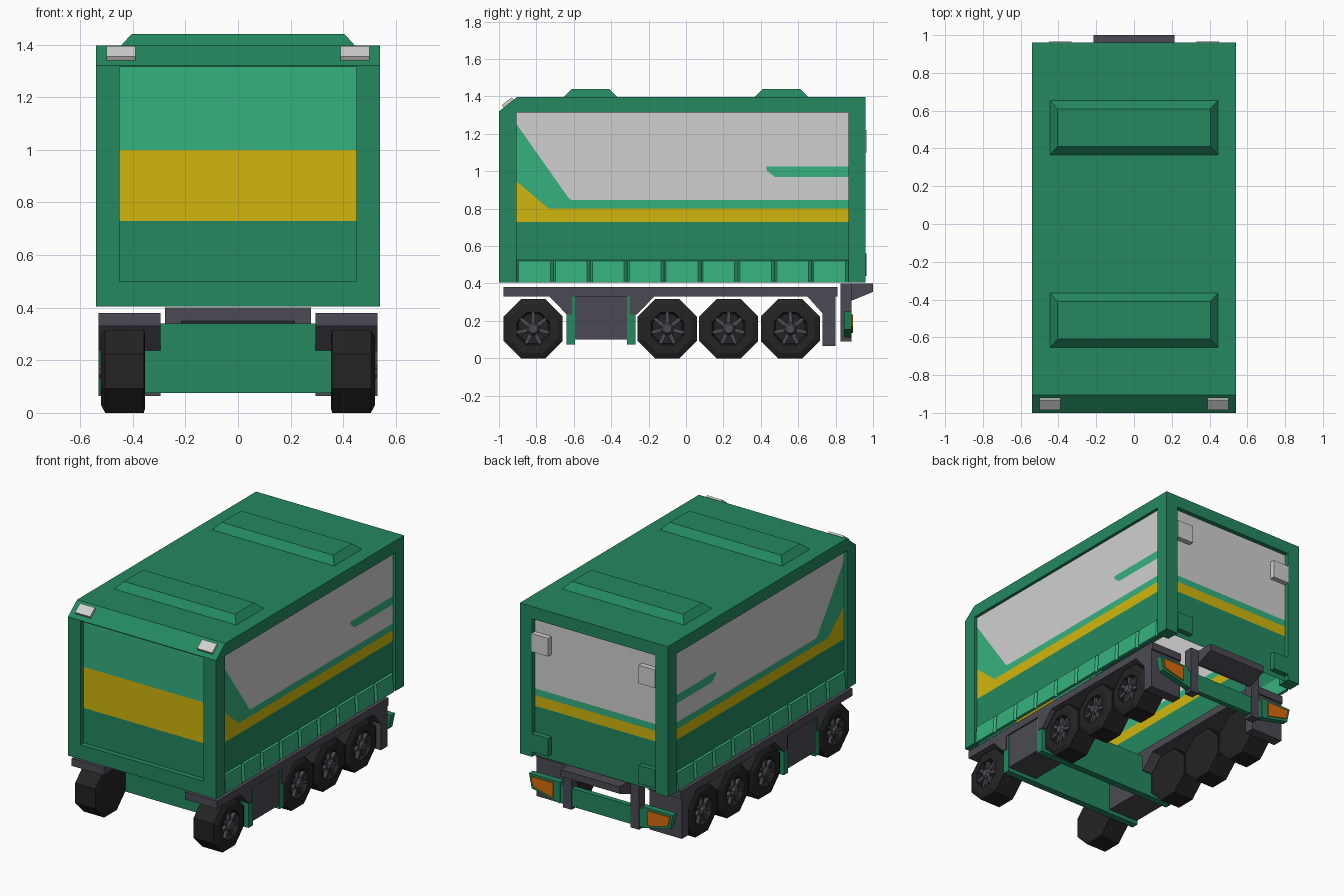
import bpy, bmesh, math
from mathutils import Vector

if "Cube" in bpy.data.objects:
    bpy.data.objects.remove(bpy.data.objects["Cube"])


def material(name, rgb):
    m = bpy.data.materials.new(name)
    lin = [((c / 255 + 0.055) / 1.055) ** 2.4 if c > 10 else c / 255 / 12.92 for c in rgb]
    m.diffuse_color = (*lin, 1)
    m.use_nodes = True
    m.node_tree.nodes["Principled BSDF"].inputs["Base Color"].default_value = m.diffuse_color
    return m


GREEN = material("green", (35, 136, 95))
LIGHT = material("light green", (54, 177, 127))
YELLOW = material("yellow", (208, 182, 14))
PALE = material("pale grey", (208, 208, 208))
GREY = material("dark grey", (75, 74, 83))
BLACK = material("tyre black", (35, 35, 35))
ORANGE = material("orange", (215, 108, 10))


def finish(name, bm, mats, mirror, loc=(0, 0, 0)):
    me = bpy.data.meshes.new(name)
    bm.to_mesh(me)
    bm.free()
    for m in mats:
        me.materials.append(m)
    return place(name, me, mirror, loc)


def place(name, me, mirror, loc=(0, 0, 0)):
    ob = bpy.data.objects.new(name, me)
    bpy.context.collection.objects.link(ob)
    ob.location = loc
    if mirror:
        ob.modifiers.new("Mirror", 'MIRROR').use_mirror_merge = False
    return ob


def solid(name, parts, mirror=False, loc=(0, 0, 0)):
    """Each part is (rings, material): rings are lofted and capped at both ends."""
    bm = bmesh.new()
    mats = []
    for rings, mat in parts:
        if mat not in mats:
            mats.append(mat)
        vs = [[bm.verts.new(p) for p in r] for r in rings]
        faces = [bm.faces.new(vs[0]), bm.faces.new(vs[-1])]
        n = len(vs[0])
        for a, b in zip(vs, vs[1:]):
            faces += [bm.faces.new((a[i], a[(i + 1) % n], b[(i + 1) % n], b[i])) for i in range(n)]
        for f in faces:
            f.material_index = mats.index(mat)
    bmesh.ops.recalc_face_normals(bm, faces=bm.faces)
    return finish(name, bm, mats, mirror, loc)


def sheet(name, polys, normal, mirror=False):
    """Flat panel made of coloured polygons facing one way."""
    bm = bmesh.new()
    mats = []
    for pts, mat in polys:
        if mat not in mats:
            mats.append(mat)
        f = bm.faces.new([bm.verts.new(p) for p in pts])
        f.normal_update()
        if f.normal.dot(Vector(normal)) < 0:
            f.normal_flip()
        f.material_index = mats.index(mat)
    return finish(name, bm, mats, mirror)


def prism_x(prof, x0, x1):
    return [[(x, y, z) for y, z in prof] for x in (x0, x1)]


def prism_y(prof, y0, y1):
    return [[(x, y, z) for x, z in prof] for y in (y0, y1)]


def box(x0, x1, y0, y1, z0, z1):
    return prism_x([(y0, z0), (y1, z0), (y1, z1), (y0, z1)], x0, x1)


def rect(x, y0, y1, z):
    return [(-x, y0, z), (x, y0, z), (x, y1, z), (-x, y1, z)]


# Body frame: roof with chamfered front, corner posts, front sill
solid("roof", [(prism_x([(-1, 1.315), (-1, 1.32), (-.905, 1.396), (.96, 1.396), (.96, 1.315)],
                        -.54, .54), GREEN)])
solid("front_post", [(box(.45, .54, -1, -.905, .405, 1.315), GREEN)], True)
solid("rear_post", [(box(.45, .54, .87, .96, .405, 1.315), GREEN)], True)
solid("front_sill", [(box(-.45, .45, -1, -.955, .405, .5), GREEN)])

# Raised roof vents
for name, y in (("front_roof_vent", -.51), ("rear_roof_vent", .51)):
    solid(name, [([rect(.45, y - .15, y + .15, 1.39), rect(.405, y - .1, y + .1, 1.44)], GREEN)])

# Roof lamps on the chamfer
solid("roof_lamp", [(prism_x([(-.975, 1.338), (-.92, 1.382), (-.932, 1.394), (-.984, 1.354)],
                             .39, .5), PALE)], True)

# Painted side curtain, recessed in the frame
F, R = -.905, .87
side = [
    ([(F, .405), (R, .405), (R, .73), (F, .73)], GREEN),
    ([(F, .73), (R, .73), (R, .8), (-.735, .8), (F, .945)], YELLOW),
    ([(F, .945), (-.735, .8), (R, .8), (R, .845), (-.61, .845), (-.63, .86), (F, 1.25)], LIGHT),
    ([(F, 1.25), (-.63, .86), (-.61, .845), (R, .845), (R, .97), (.475, .97), (.43, 1.005),
      (.43, 1.025), (R, 1.025), (R, 1.315), (F, 1.315)], PALE),
    ([(.475, .97), (R, .97), (R, 1.025), (.43, 1.025), (.43, 1.005)], LIGHT),
]
sheet("side_curtain", [([(.52, y, z) for y, z in p], m) for p, m in side], (1, 0, 0), True)


# Banded front and rear panels
def banded(name, y, levels, mats, ny):
    sheet(name, [([(-.45, y, a), (.45, y, a), (.45, y, b), (-.45, y, b)], m)
                 for a, b, m in zip(levels, levels[1:], mats)], (0, ny, 0))


banded("front_panel", -.965, (.5, .73, 1.0, 1.315), (GREEN, YELLOW, LIGHT), -1)
banded("rear_door", .93, (.405, .73, .8, .845, 1.315), (GREEN, YELLOW, LIGHT, PALE), 1)
solid("upper_door_hinge", [(box(.33, .45, .92, .965, 1.1, 1.22), PALE)], True)
solid("lower_door_hinge", [(box(.33, .45, .92, .965, .44, .56), GREEN)], True)

# Row of tapered skirt tiles
pitch = (R - F) / 9
tiles = []
for i in range(9):
    a, b = F + i * pitch, F + (i + 1) * pitch
    tiles.append(([[(.519, a, .405), (.519, b, .405), (.519, b, .525), (.519, a, .525)],
                   [(.54, a + .01, .405), (.54, b - .018, .405),
                    (.532, b - .018, .52), (.532, a + .01, .52)]], LIGHT))
solid("skirt_tiles", tiles, True)

# Mudguard rail with rear flap and sloped corners
solid("mudguard_rail", [
    (prism_x([(-.975, .38), (.81, .38), (.81, .33), (.8, .33), (.8, .065), (.73, .065),
              (.73, .24), (.65, .33), (-.17, .33), (-.262, .235), (-.3, .235), (-.3, .33),
              (-.61, .33), (-.61, .235), (-.638, .235), (-.73, .33), (-.975, .33)], .295, .53), GREY)],
    True)
solid("side_tank", [(box(.3, .52, -.605, -.3, .1, .335), GREY)], True)
for name, y in (("front_cross_plate", -.617), ("middle_cross_plate", -.292)):
    solid(name, [(box(-.525, .525, y - .023, y + .023, .075, .34), GREEN)])

# Rear bumper: posts, step, bar and lamps
solid("bumper_post", [(box(.215, .277, .825, .885, .09, .4), GREY)], True)
solid("rear_step", [(prism_x([(.83, .35), (.83, .4), (1, .4), (1, .355), (.89, .31), (.86, .31)],
                             -.215, .215), GREY)])
solid("bumper_bar", [(box(-.31, .31, .845, .88, .11, .23), GREEN)])
solid("rear_lamp", [
    (prism_y([(.3, .25), (.525, .25), (.505, .155), (.3, .11)], .845, .886), GREEN),
    (prism_y([(.345, .235), (.508, .235), (.49, .17), (.345, .135)], .88, .893), ORANGE)], True)


# Eight-sided wheels with spoked rims
def ring(x, r, n=8):
    return [(x, r * math.cos(2 * math.pi * (i + .5) / n), r * math.sin(2 * math.pi * (i + .5) / n))
            for i in range(n)]


def spoke(a):
    c, s = math.cos(a), math.sin(a)
    return [[(x, r * c - w * s, r * s + w * c) for r, w in
             ((.02, -.012), (.088, -.009), (.088, .009), (.02, .012))] for x in (.492, .513)]


parts = [([ring(.353, .15), ring(.358, .171), ring(.505, .171), ring(.52, .14), ring(.52, .095),
           ring(.49, .085)], BLACK),
         ([ring(.485, .036), ring(.515, .036), ring(.53, .024)], GREY)]
parts += [(spoke(math.pi / 2 + 2 * math.pi * k / 7), GREY) for k in range(7)]
wheel = solid("front_wheel", parts, True, (0, -.817, .158))
for k, y in enumerate((-.1, .228, .558)):
    place("rear_wheel_%d" % (k + 1), wheel.data, True, (0, y, .158))
